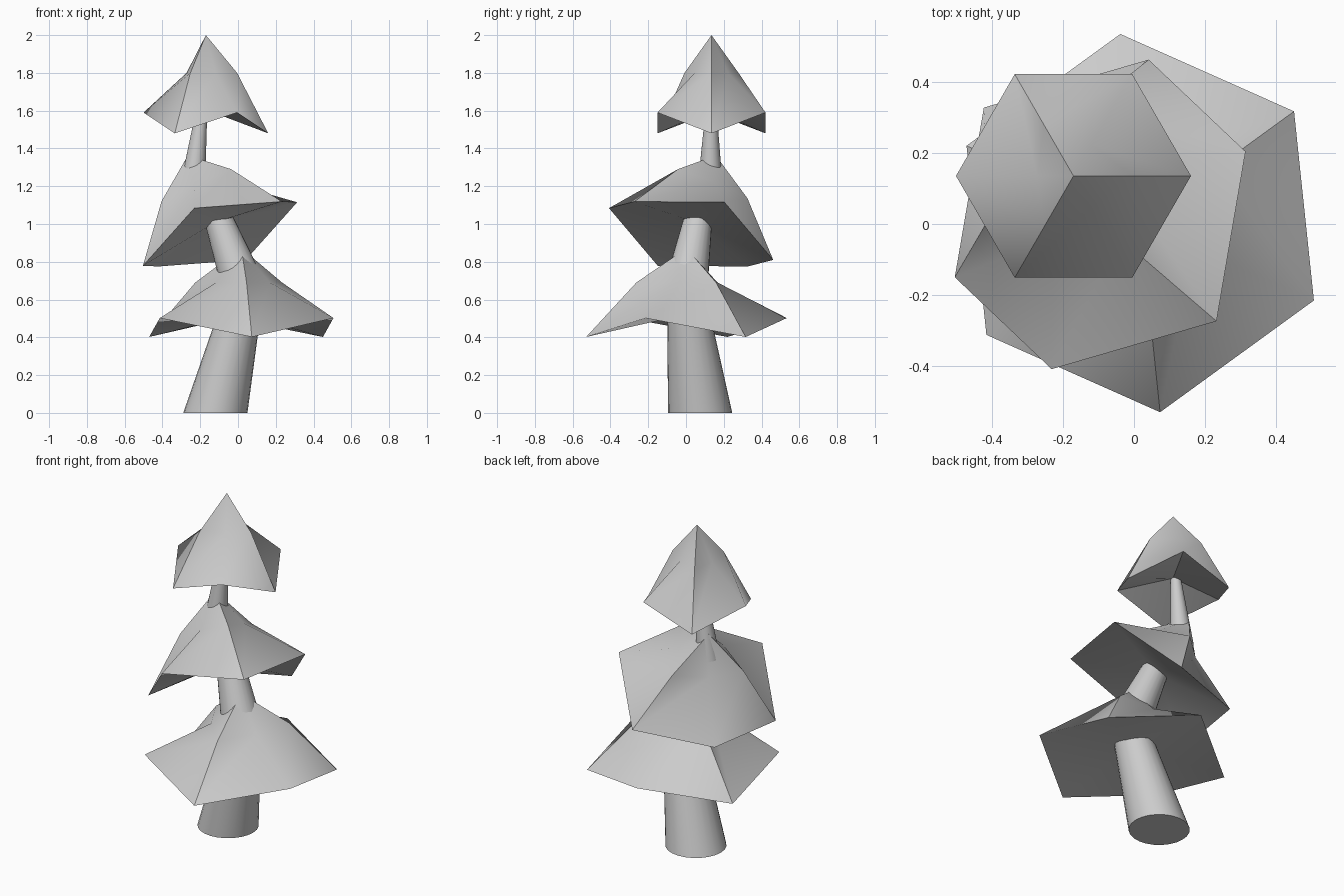
import bpy, bmesh, math
from mathutils import Vector

if "Cube" in bpy.data.objects:
    bpy.data.objects.remove(bpy.data.objects["Cube"])


def finish(bm, name, angle):
    bmesh.ops.recalc_face_normals(bm, faces=bm.faces)
    mesh = bpy.data.meshes.new(name)
    bm.to_mesh(mesh)
    bm.free()
    ob = bpy.data.objects.new(name, mesh)
    bpy.context.collection.objects.link(ob)
    bpy.ops.object.select_all(action='DESELECT')
    ob.select_set(True)
    bpy.context.view_layer.objects.active = ob
    bpy.ops.object.shade_smooth_by_angle(angle=math.radians(angle))


def canopy(name, base, normal, start, radius, mid_h, top_h, jag=0.05, hollow=0.07):
    """Six-sided tier: zigzag rim, star-shaped middle ring, pointed top."""
    c, n = Vector(base), Vector(normal).normalized()
    u = Vector(start)
    u = (u - n * u.dot(n)).normalized()
    v = n.cross(u)
    bm = bmesh.new()
    rim, mid = [], []
    for i in range(6):
        a = i * math.pi / 3
        d = u * math.cos(a) + v * math.sin(a)
        high = i % 2 == 0
        rim.append(bm.verts.new(c + d * radius + n * (jag if high else -jag)))
        mid.append(bm.verts.new(c + d * radius * (0.31 if high else 0.5) + n * mid_h))
    apex = bm.verts.new(c + n * top_h)
    under = bm.verts.new(c + n * hollow)
    for i in range(6):
        j = (i + 1) % 6
        bm.faces.new((rim[i], rim[j], mid[j]))
        bm.faces.new((rim[i], mid[j], mid[i]))
        bm.faces.new((mid[i], mid[j], apex))
        bm.faces.new((rim[j], rim[i], under))
    finish(bm, name, 40)


def trunk(name, p0, p1, r0, r1, flat=False, sides=24):
    """Tapered round segment; flat keeps both ends level."""
    p0, p1 = Vector(p0), Vector(p1)
    n = Vector((0, 0, 1)) if flat else (p1 - p0).normalized()
    u = Vector((1, 0, 0))
    u = (u - n * u.dot(n)).normalized()
    v = n.cross(u)
    bm = bmesh.new()
    rings = []
    for p, r in ((p0, r0), (p1, r1)):
        rings.append([bm.verts.new(p + r * (u * math.cos(t) + v * math.sin(t)))
                      for t in (2 * math.pi * k / sides for k in range(sides))])
    for k in range(sides):
        m = (k + 1) % sides
        bm.faces.new((rings[0][k], rings[0][m], rings[1][m], rings[1][k]))
    bm.faces.new(rings[0][::-1])
    bm.faces.new(rings[1])
    finish(bm, name, 40)


def heading(deg):
    return (math.cos(math.radians(deg)), math.sin(math.radians(deg)), 0)


# Trunk segments
trunk("lower_trunk", (-0.12, 0.075, 0), (0.015, 0.01, 0.56), 0.17, 0.11, flat=True)
trunk("middle_trunk", (0.035, -0.003, 0.65), (-0.13, 0.077, 1.1), 0.117, 0.067)
trunk("upper_trunk", (-0.24, 0.128, 1.2), (-0.19, 0.133, 1.62), 0.066, 0.028)

# Foliage tiers
canopy("lower_foliage", (0.0175, 0.0025, 0.452), (0, 0, 1), heading(-24), 0.534, 0.238, 0.42)
canopy("middle_foliage", (-0.095, 0.027, 0.947), (-0.364, 0.279, 0.888),
       (0.428, 0.161, 0.119), 0.473, 0.265, 0.468)
canopy("upper_foliage", (-0.17, 0.135, 1.535), (0, 0, 1), heading(60), 0.33, 0.265, 0.465, jag=0.055)
